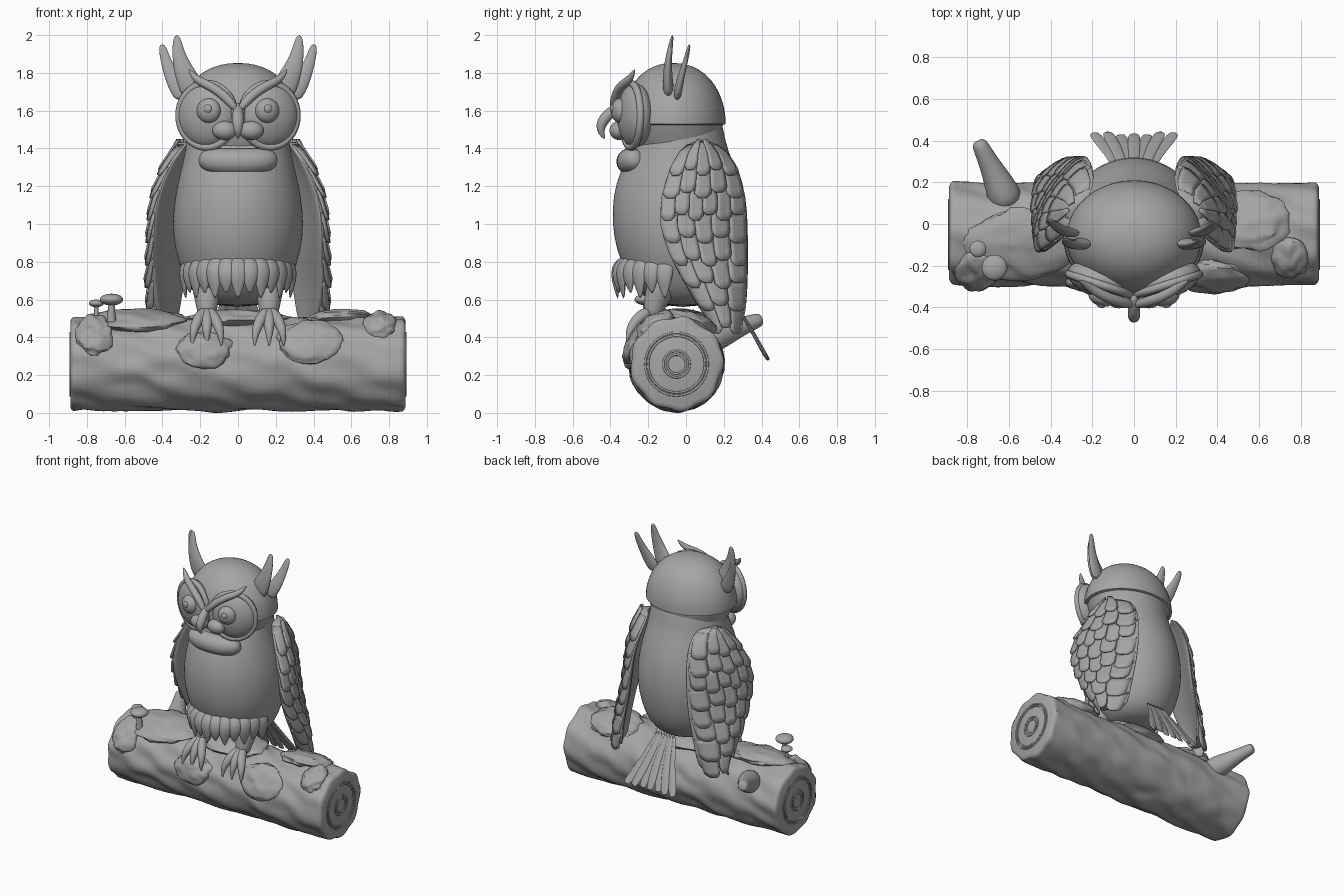
import bpy, bmesh, math
from mathutils import Vector, Matrix, noise

cube = bpy.data.objects.get("Cube")
if cube:
    bpy.data.objects.remove(cube)

GREY = (0.38, 0.38, 0.38, 1)
mat = bpy.data.materials.new("clay_grey")
mat.use_nodes = True
mat.diffuse_color = GREY
mat.node_tree.nodes["Principled BSDF"].inputs["Base Color"].default_value = GREY
X, Y, Z = Vector((1, 0, 0)), Vector((0, 1, 0)), Vector((0, 0, 1))


def finish(name, bm, mirror=False, subdiv=0, angle=50):
    bmesh.ops.recalc_face_normals(bm, faces=bm.faces)
    mesh = bpy.data.meshes.new(name)
    bm.to_mesh(mesh)
    bm.free()
    ob = bpy.data.objects.new(name, mesh)
    bpy.context.collection.objects.link(ob)
    mesh.materials.append(mat)
    if mirror:
        ob.modifiers.new("Mirror", 'MIRROR').use_mirror_merge = False
    if subdiv:
        sub = ob.modifiers.new("Subdivision", 'SUBSURF')
        sub.levels = sub.render_levels = subdiv
    bpy.ops.object.select_all(action='DESELECT')
    ob.select_set(True)
    bpy.context.view_layer.objects.active = ob
    bpy.ops.object.shade_smooth_by_angle(angle=math.radians(angle))
    return ob


def loft(bm, rings, closed=False):
    loops = [[bm.verts.new(p) for p in ring] for ring in rings]
    n = len(loops[0])
    pairs = list(zip(loops, loops[1:]))
    if closed:
        pairs.append((loops[-1], loops[0]))
    else:
        bm.faces.new(loops[0])
        bm.faces.new(loops[-1])
    for a, b in pairs:
        for i in range(n):
            j = (i + 1) % n
            bm.faces.new((a[i], a[j], b[j], b[i]))


def tube(bm, pts, radii, flat=1.0, ref=Y, closed=False, sides=10):
    """Sweep a tapering section along pts, squashed by flat along ref."""
    pts = [Vector(p) for p in pts]
    n, rings = len(pts), []
    for i, p in enumerate(pts):
        if closed:
            d = pts[(i + 1) % n] - pts[i - 1]
        else:
            d = pts[min(i + 1, n - 1)] - pts[max(i - 1, 0)]
        v = d.cross(ref).normalized()
        w = d.cross(v).normalized()
        ring = [k * math.tau / sides for k in range(sides)]
        rings.append([p + radii[i] * (math.cos(a) * v + flat * math.sin(a) * w) for a in ring])
    loft(bm, rings, closed)


def blob(bm, loc, size, rot=Matrix(), rough=0.0):
    """Ellipsoid, optionally lumpy."""
    m = Matrix.Translation(loc) @ rot @ Matrix.Diagonal((*size, 1))
    made = bmesh.ops.create_uvsphere(bm, u_segments=32, v_segments=18, radius=1)["verts"]
    for v in made:
        v.co = m @ (v.co * (1 + rough * noise.noise(v.co * 2.5 + Vector(loc) * 9)))


def hoop(bm, loc, radius, thick, rot, squash=1.0):
    """Ring whose axis is the turned Y axis."""
    pts = []
    for k in range(40):
        a = k * math.tau / 40
        pts.append(Vector(loc) + rot @ Vector((radius * math.cos(a), 0, radius * squash * math.sin(a))))
    tube(bm, pts, [thick] * 40, ref=rot @ Y, closed=True, sides=8)


def oval(z, rx, front, back, n=40):
    mid, ry = (front + back) / 2, (back - front) / 2
    return [Vector((rx * math.cos(k * math.tau / n), mid + ry * math.sin(k * math.tau / n), z))
            for k in range(n)]


# Log with twisted bark grain and ring-marked ends
LOG_Y, LOG_Z, LOG_R = -0.05, 0.258, 0.245
stations = [(-0.888, 0.9), (-0.88, 0.97)] + [(-0.87 + 0.02 * i, 1) for i in range(88)]
stations += [(0.88, 0.97), (0.888, 0.9)]
rings = []
for x, scale in stations:
    ring = []
    for k in range(72):
        a = k * math.tau / 72
        r = LOG_R * scale + 0.006 * math.sin(9 * a + 14 * x + 2 * noise.noise((x * 6, math.cos(a), math.sin(a))))
        r += 0.012 * noise.noise((x * 5, 2 * math.cos(a), 2 * math.sin(a)))
        ring.append(Vector((x, LOG_Y + r * math.sin(a), LOG_Z + r * math.cos(a))))
    rings.append(ring)
bm = bmesh.new()
loft(bm, rings)
finish("log", bm, angle=40)
bm = bmesh.new()
quarter = Matrix.Rotation(math.pi / 2, 3, 'Z')
for radius in (0.05, 0.07, 0.15, 0.166):
    hoop(bm, (0.887, LOG_Y, LOG_Z), radius, 0.006, quarter)
finish("growth_rings", bm, mirror=True)
bm = bmesh.new()
tube(bm, [(-0.6, 0.08, 0.38), (-0.65, 0.2, 0.42), (-0.7, 0.3, 0.46), (-0.74, 0.38, 0.49), (-0.75, 0.4, 0.495)],
     [0.1, 0.075, 0.05, 0.042, 0.03], ref=Z)
finish("branch_stub", bm, subdiv=2)

# Moss pads: x, angle from the top toward the front, half length, half arc
bm = bmesh.new()
for x, a, sx, sy in ((-0.18, 1.25, 0.15, 0.1), (0.38, 1.05, 0.175, 0.13), (0.75, 0.5, 0.09, 0.11),
                     (-0.76, 0.85, 0.1, 0.13), (-0.54, 0.2, 0.26, 0.17), (0.56, -0.3, 0.19, 0.15),
                     (0, 0, 0.27, 0.17)):
    loc = (x, LOG_Y - 0.235 * math.sin(a), LOG_Z + 0.235 * math.cos(a))
    blob(bm, loc, (sx, sy, 0.055), Matrix.Rotation(a, 4, 'X'), 0.18)
finish("moss_pads", bm)
bm = bmesh.new()
for x, y, z, r in ((-0.67, -0.21, 0.6, 0.062), (-0.75, -0.12, 0.58, 0.04)):
    tube(bm, [(x, y, z - 0.12), (x, y, z - 0.05), (x, y, z)], [r * 0.4, r * 0.3, r * 0.3])
    blob(bm, (x, y, z), (r, r, r * 0.5))
finish("mushrooms", bm)

# Body: height, half width, front, back
body = [(0.56, 0.14, -0.15, 0.12), (0.62, 0.23, -0.23, 0.22), (0.72, 0.29, -0.31, 0.28),
        (0.86, 0.335, -0.37, 0.315), (1.0, 0.35, -0.392, 0.325), (1.15, 0.335, -0.388, 0.31),
        (1.28, 0.305, -0.35, 0.27), (1.38, 0.28, -0.3, 0.225), (1.5, 0.265, -0.25, 0.195), (1.58, 0.25, -0.24, 0.19)]
bm = bmesh.new()
loft(bm, [oval(*row) for row in body])
finish("body", bm, subdiv=1)

# Head: throat, then a domed cap with a lip
bm = bmesh.new()
rings = [oval(1.4, 0.25, -0.28, 0.18), oval(1.47, 0.285, -0.31, 0.19), oval(1.525, 0.305, -0.32, 0.195)]
for k in range(15):
    t = k / 14 * 1.54
    c = math.cos(t) ** 0.9
    rings.append(oval(1.53 + 0.322 * math.sin(t), 0.325 * c, -0.07 - 0.27 * c, -0.07 + 0.28 * c))
loft(bm, rings)
finish("head", bm, angle=45)

# Face
turn = Matrix.Rotation(0.32, 3, 'Z')
bm = bmesh.new()
blob(bm, (0.165, -0.27, 1.575), (0.16, 0.085, 0.17), turn.to_4x4())
hoop(bm, (0.165, -0.29, 1.575), 0.156, 0.02, turn, 1.08)
finish("face_discs", bm, mirror=True)
bm = bmesh.new()
blob(bm, (0.155, -0.35, 1.6), (0.065, 0.045, 0.065), turn.to_4x4())
blob(bm, (0.16, -0.39, 1.61), (0.022, 0.012, 0.022), turn.to_4x4())
finish("eyes", bm, mirror=True)
bm = bmesh.new()
tube(bm, [(0.005, -0.39, 1.6), (0.06, -0.375, 1.67), (0.14, -0.35, 1.73), (0.22, -0.3, 1.76), (0.262, -0.27, 1.82)],
     [0.02, 0.028, 0.026, 0.024, 0.006])
finish("brows", bm, mirror=True, subdiv=2)
bm = bmesh.new()
tube(bm, [(0, -0.34, 1.64), (0, -0.41, 1.585), (0, -0.452, 1.53), (0, -0.452, 1.485), (0, -0.43, 1.45)],
     [0.018, 0.033, 0.032, 0.02, 0.005], ref=X)
finish("beak", bm, subdiv=2)
bm = bmesh.new()
blob(bm, (0.07, -0.355, 1.495), (0.066, 0.05, 0.05))
finish("cheeks", bm, mirror=True)
bm = bmesh.new()
tube(bm, [(-0.2, -0.25, 1.35), (-0.17, -0.27, 1.34), (-0.09, -0.3, 1.33), (0.09, -0.3, 1.33),
          (0.17, -0.27, 1.34), (0.2, -0.25, 1.35)], [0.03, 0.065, 0.075, 0.075, 0.065, 0.03])
finish("chin_ruff", bm, subdiv=2)
bm = bmesh.new()
tube(bm, [(0.22, -0.09, 1.67), (0.28, -0.1, 1.79), (0.318, -0.09, 1.9), (0.325, -0.07, 2.005)],
     [0.08, 0.06, 0.036, 0.018], flat=0.45)
tube(bm, [(0.28, -0.05, 1.66), (0.345, -0.03, 1.77), (0.385, 0, 1.87), (0.405, 0.02, 1.955)],
     [0.06, 0.045, 0.028, 0.02], flat=0.45)
finish("ear_tufts", bm, mirror=True, subdiv=2)

# Wings: height, leading edge, trailing edge, outward offset
wing = [(1.44, 0.04, 0.13, 0.25), (1.4, -0.03, 0.21, 0.265), (1.3, -0.09, 0.28, 0.3), (1.15, -0.135, 0.32, 0.34),
        (1.0, -0.145, 0.33, 0.355), (0.85, -0.1, 0.33, 0.375), (0.7, -0.02, 0.33, 0.41),
        (0.55, 0.07, 0.32, 0.43), (0.46, 0.13, 0.3, 0.435)]


def wing_row(z):
    z = min(max(z, wing[-1][0]), wing[0][0])
    for a, b in zip(wing, wing[1:]):
        if z >= b[0]:
            t = (a[0] - z) / (a[0] - b[0])
            return [p + (q - p) * t for p, q in zip(a[1:], b[1:])]


def wing_point(u, z, out):
    """u runs -1..1 from leading to trailing edge; out is the skin offset."""
    y0, y1, offset = wing_row(z)
    y = (y0 + y1) / 2 + u * (y1 - y0) / 2
    return Vector((offset - 0.45 * (y - 0.1) + 0.05 * (1 - u * u) + out, y, z))


bm = bmesh.new()
angles = [k * math.tau / 24 for k in range(24)]
loft(bm, [[wing_point(math.cos(a), row[0], 0.04 * math.sin(a) - 0.02) for a in angles] for row in wing])
finish("wings", bm, mirror=True, subdiv=1)

bm = bmesh.new()
for r in range(8):
    bottom = 1.26 - 0.12 * r
    y0, y1, _ = wing_row(bottom)
    count = max(3, round((y1 - y0) / 0.085))
    for c in range(count):
        grid = []
        for j in range(5):
            row = []
            for i in range(5):
                s = i / 2 - 1
                u = -0.97 + 1.94 * (c + 0.5 + 0.5 * s) / count
                z = bottom + 0.03 * (c % 2) + 0.16 * j / 4 + 0.025 * s ** 4 * (1 - j / 4)
                skin = 0.04 * math.sqrt(max(0, 1 - u * u)) - 0.02
                row.append(bm.verts.new(wing_point(u, z, skin + 0.02 - 0.025 * j / 4 + 0.004 * (c % 2))))
            grid.append(row)
        for j in range(4):
            for i in range(4):
                bm.faces.new((grid[j][i], grid[j][i + 1], grid[j + 1][i + 1], grid[j + 1][i]))
ob = finish("wing_feathers", bm, mirror=True, angle=40)
ob.modifiers.new("Thickness", 'SOLIDIFY').thickness = 0.012

# Tail fan
bm = bmesh.new()
back_normal = Vector((0, 0.85, 0.5))
for i in range(-3, 4):
    dip = 0.008 * (i % 2)
    tube(bm, [(i * 0.02, 0.22, 0.64), (i * 0.036, 0.34 - dip, 0.46), (i * 0.056, 0.41 - dip, 0.33),
              (i * 0.066, 0.435 + 0.005 * abs(i) - dip, 0.275)], [0.02, 0.028, 0.034, 0.026], flat=0.25, ref=back_normal)
finish("tail_feathers", bm, subdiv=1)

# Fringe of pointed feathers around the front of the belly
bm = bmesh.new()
for i in range(-6, 7):
    a = i * 0.22
    drop = 0.03 * (i % 2)
    out = Vector((math.sin(a), -math.cos(a), 0))
    pts = [(r * out.x * 0.86, r * out.y - 0.03, z) for r, z in
           ((0.3, 0.82), (0.345, 0.77), (0.345, 0.7), (0.33, 0.6 + drop))]
    tube(bm, pts, [0.04, 0.055, 0.045, 0.004], flat=0.5, ref=out)
finish("belly_fringe", bm, subdiv=1)

# Legs and clawed feet
bm = bmesh.new()
tube(bm, [(0.16, -0.1, 0.74), (0.165, -0.14, 0.64), (0.165, -0.17, 0.57), (0.165, -0.18, 0.5)],
     [0.1, 0.08, 0.06, 0.05])
for dx in (-0.055, 0, 0.055):
    tube(bm, [(0.165, -0.18, 0.54), (0.165 + dx * 0.7, -0.25, 0.51), (0.165 + dx * 1.2, -0.29, 0.45),
              (0.165 + dx * 1.35, -0.305, 0.41), (0.165 + dx * 1.4, -0.31, 0.35)],
         [0.035, 0.034, 0.028, 0.018, 0.004], ref=X)
finish("legs_and_talons", bm, mirror=True, subdiv=2)
